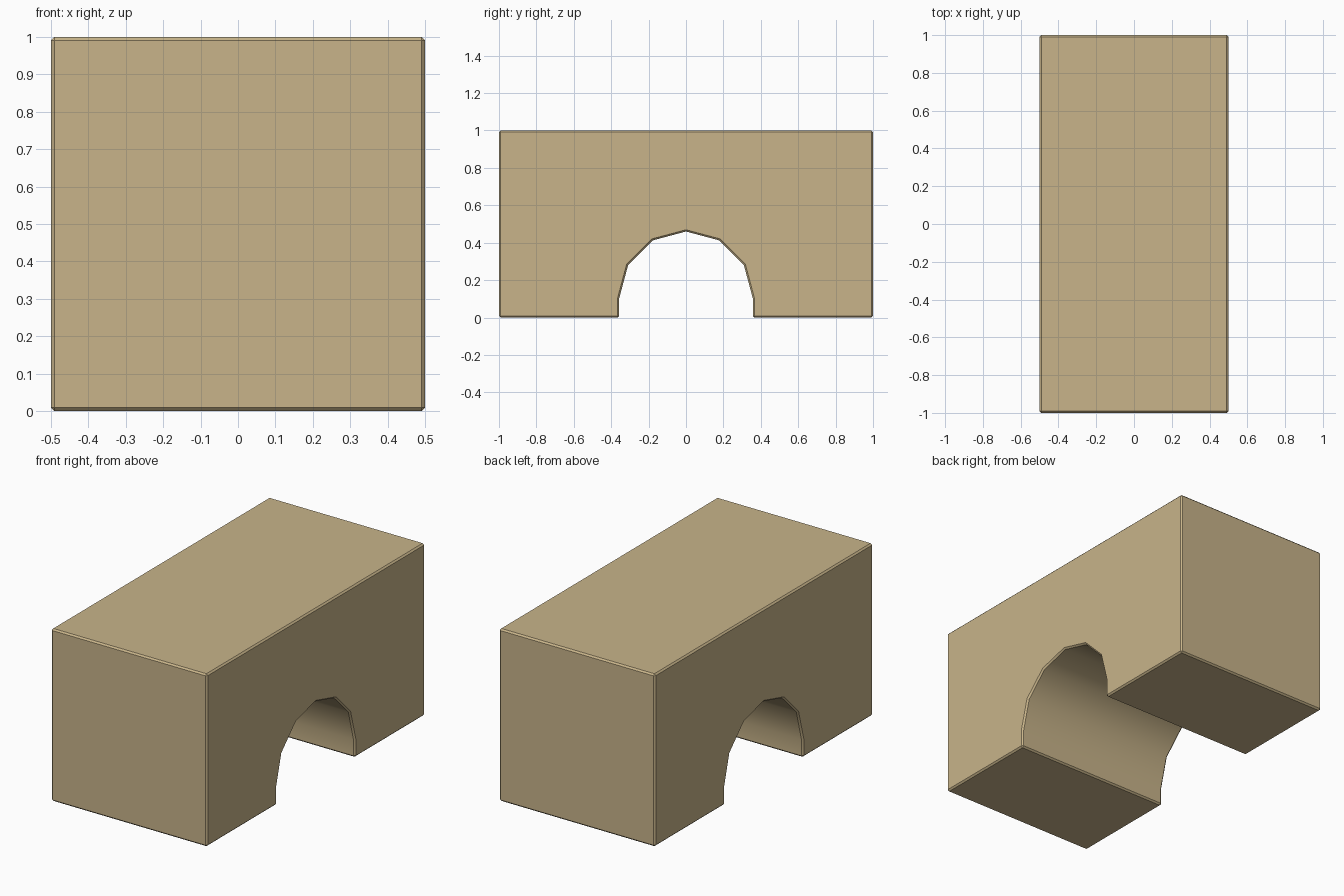
import bpy, bmesh, math

if "Cube" in bpy.data.objects:
    bpy.data.objects.remove(bpy.data.objects["Cube"])

# Side profile (y, z): block outline with a faceted arch opening underneath
R, CZ = 0.357, 0.103
arch = [(R * math.cos(math.radians(a)), CZ + R * math.sin(math.radians(a)))
        for a in range(180, -1, -30)]
profile = [(-1, 1), (-1, 0), (-R, 0)] + arch + [(R, 0), (1, 0), (1, 1)]

# Extrude the profile across x
bm = bmesh.new()
face = bm.faces.new([bm.verts.new((-0.5, y, z)) for y, z in profile])
ext = bmesh.ops.extrude_face_region(bm, geom=[face])
for v in ext["geom"]:
    if isinstance(v, bmesh.types.BMVert):
        v.co.x = 0.5
bmesh.ops.recalc_face_normals(bm, faces=bm.faces)

# Narrow chamfer on every sharp edge, leaving the arch facets joined
sharp = [e for e in bm.edges if e.calc_face_angle(0) > math.radians(40)]
bmesh.ops.bevel(bm, geom=sharp, offset=0.009, segments=1, profile=0.5,
                affect='EDGES', clamp_overlap=True)
bmesh.ops.recalc_face_normals(bm, faces=bm.faces)

mesh = bpy.data.meshes.new("arch_block")
bm.to_mesh(mesh)
bm.free()
block = bpy.data.objects.new("arch_block", mesh)
bpy.context.collection.objects.link(block)

# Plain wood colour
mat = bpy.data.materials.new("light_wood")
mat.diffuse_color = (0.578, 0.456, 0.254, 1)
mat.use_nodes = True
mat.node_tree.nodes["Principled BSDF"].inputs["Base Color"].default_value = mat.diffuse_color
mesh.materials.append(mat)

# Smooth arch interior, crisp chamfers
bpy.context.view_layer.objects.active = block
block.select_set(True)
bpy.ops.object.shade_smooth_by_angle(angle=math.radians(35))
